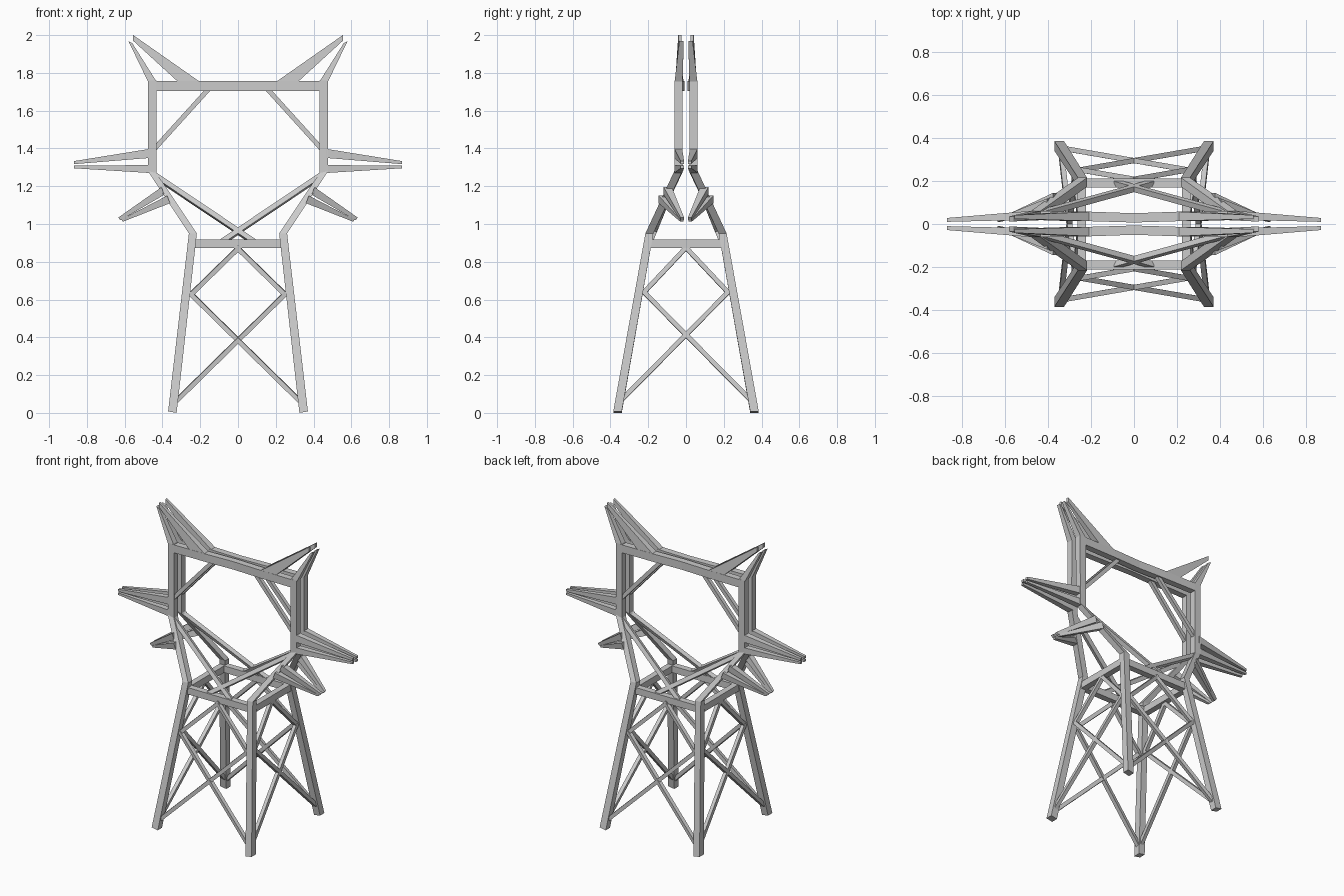
import bpy, bmesh
from mathutils import Vector


def finish(name, bm, mx, my):
    bmesh.ops.recalc_face_normals(bm, faces=bm.faces)
    me = bpy.data.meshes.new(name)
    bm.to_mesh(me)
    bm.free()
    ob = bpy.data.objects.new(name, me)
    bpy.context.collection.objects.link(ob)
    if mx or my:
        m = ob.modifiers.new("Mirror", 'MIRROR')
        m.use_axis = (mx, my, False)
        m.use_mirror_merge = False
    return ob


def loft(name, sections, mx=True, my=True):
    """Four-sided bar; each section is two (x, z) edge points and a y range."""
    bm = bmesh.new()
    rings = []
    for (p, q, y0, y1) in sections:
        rings.append([bm.verts.new(v) for v in (
            (p[0], y0, p[1]), (q[0], y0, q[1]), (q[0], y1, q[1]), (p[0], y1, p[1]))])
    for a, b in zip(rings, rings[1:]):
        for i in range(4):
            j = (i + 1) % 4
            bm.faces.new((a[i], a[j], b[j], b[i]))
    bm.faces.new(rings[0])
    bm.faces.new(rings[-1])
    return finish(name, bm, mx, my)


def strut(name, a, b, w, normal, mx=True, my=True):
    """Straight square bar from a to b, turned to lie flat against a face."""
    a, b = Vector(a), Vector(b)
    d = (b - a).normalized()
    u = d.cross(Vector(normal)).normalized() * w / 2
    v = d.cross(u).normalized() * w / 2
    bm = bmesh.new()
    r0, r1 = [[bm.verts.new(c + s * u + t * v)
               for s, t in ((-1, -1), (1, -1), (1, 1), (-1, 1))] for c in (a, b)]
    for i in range(4):
        j = (i + 1) % 4
        bm.faces.new((r0[i], r0[j], r1[j], r1[i]))
    bm.faces.new(r0)
    bm.faces.new(r1)
    return finish(name, bm, mx, my)


# Legs, bending outward into the arms and then the upright posts
loft("leg_and_post", [
    ((0.325, 0.0), (0.37, 0.008), -0.385, -0.34),
    ((0.218, 0.95), (0.26, 0.95), -0.215, -0.173),
    ((0.432, 1.27), (0.477, 1.28), -0.062, -0.02),
    ((0.432, 1.76), (0.477, 1.76), -0.06, -0.018)])

# Top beam, bowed slightly inward at the middle
loft("top_beam", [
    ((-0.45, 1.705), (-0.45, 1.758), -0.06, -0.018),
    ((-0.2, 1.705), (-0.2, 1.758), -0.057, -0.013),
    ((0, 1.705), (0, 1.758), -0.05, -0.007),
    ((0.2, 1.705), (0.2, 1.758), -0.057, -0.013),
    ((0.45, 1.705), (0.45, 1.758), -0.06, -0.018)], mx=False)

# Waist frame
loft("waist_front_beam", [
    ((-0.23, 0.872), (-0.23, 0.917), -0.212, -0.17),
    ((0.23, 0.872), (0.23, 0.917), -0.212, -0.17)], mx=False)
loft("waist_side_beam", [
    ((0.222, 0.872), (0.262, 0.872), -0.19, 0.19),
    ((0.222, 0.917), (0.262, 0.917), -0.19, 0.19)], my=False)

# Horns on the top corners
loft("inner_horn", [
    ((0.205, 1.755), (0.32, 1.755), -0.057, -0.014),
    ((0.555, 2.0), (0.555, 1.97), -0.041, -0.024)])
loft("outer_horn", [
    ((0.432, 1.755), (0.477, 1.755), -0.06, -0.018),
    ((0.56, 1.958), (0.58, 1.968), -0.035, -0.012)])

# Horizontal cross-arm, upper and lower members
loft("cross_arm_upper", [
    ((0.465, 1.35), (0.465, 1.398), -0.062, -0.02),
    ((0.868, 1.317), (0.868, 1.333), -0.028, -0.01)])
loft("cross_arm_lower", [
    ((0.465, 1.27), (0.465, 1.312), -0.062, -0.02),
    ((0.868, 1.295), (0.868, 1.309), -0.028, -0.01)])

# Short drooping arms
loft("droop_arm_upper", [
    ((0.405, 1.195), (0.39, 1.155), -0.118, -0.075),
    ((0.634, 1.034), (0.622, 1.02), -0.028, -0.01)])
loft("droop_arm_lower", [
    ((0.375, 1.15), (0.36, 1.11), -0.145, -0.1),
    ((0.618, 1.024), (0.61, 1.012), -0.03, -0.012)])


def leg_y(z):
    return 0.362 - 0.177 * z


def leg_x(z):
    return 0.347 - 0.114 * z


# Cross bracing on the tower faces
FRONT, SIDE = (0, 1, 0.18), (1, 0, 0.11)
strut("front_cross_brace", (-leg_x(0.06) + 0.01, -leg_y(0.06), 0.06),
      (leg_x(0.63) - 0.02, -leg_y(0.63), 0.635), 0.024, FRONT)
strut("front_top_brace", (-leg_x(0.62) + 0.02, -leg_y(0.62), 0.62),
      (0.01, -leg_y(0.88), 0.88), 0.024, FRONT)
strut("side_cross_brace", (leg_x(0.07), -leg_y(0.07) + 0.01, 0.07),
      (leg_x(0.64), leg_y(0.64) - 0.02, 0.645), 0.024, SIDE)
strut("side_top_brace", (leg_x(0.63), -leg_y(0.63) + 0.02, 0.63),
      (leg_x(0.88), 0.01, 0.885), 0.024, SIDE)

# Long diagonals under the upper frame and corner braces inside it
strut("long_diagonal", (-0.445, -0.045, 1.26), (0.085, -0.19, 0.905), 0.027, (0, 1, -0.42))
strut("corner_brace", (0.445, -0.04, 1.395), (0.155, -0.033, 1.715), 0.025, (0, 1, 0))
